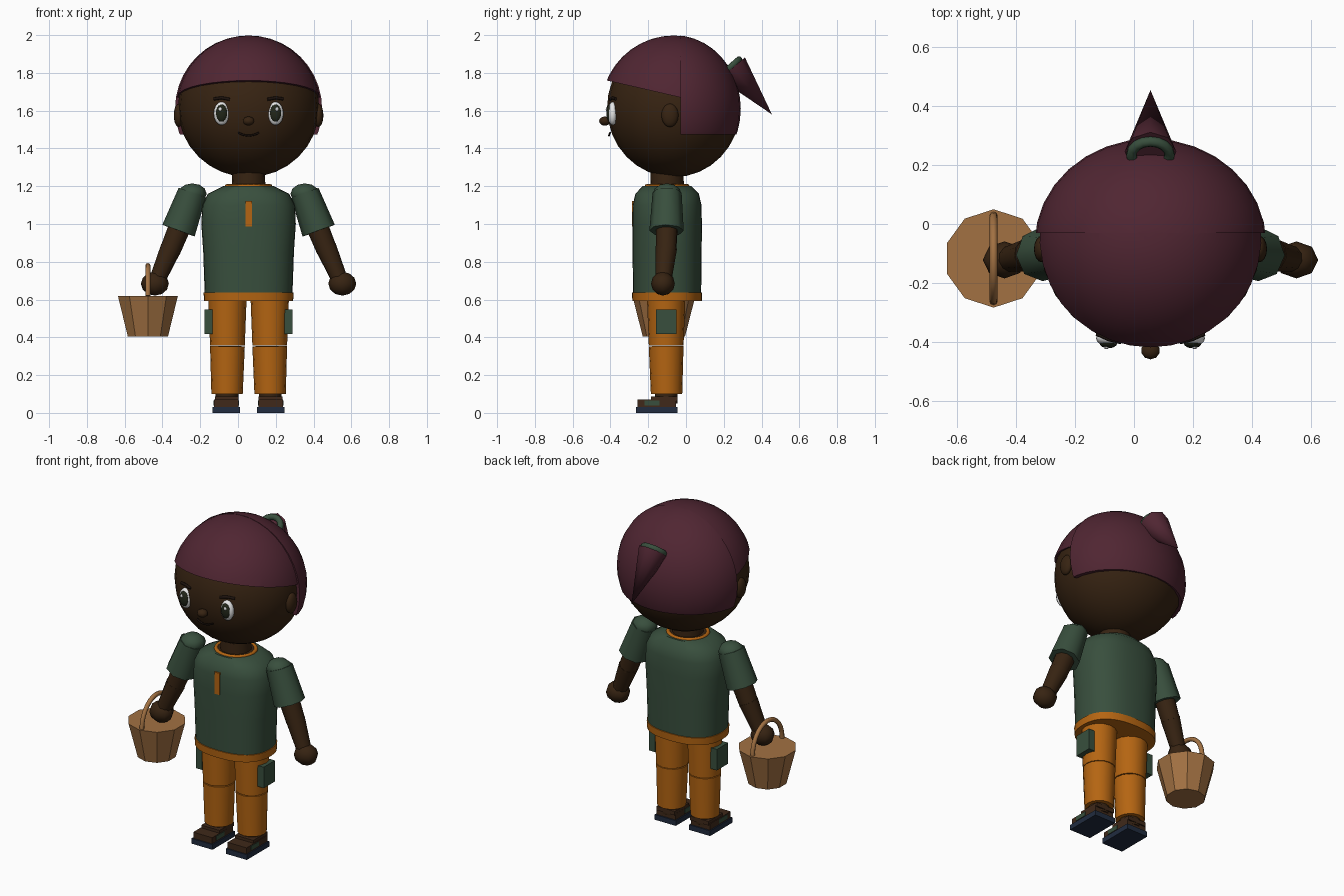
import bpy, bmesh, math
from mathutils import Vector, Matrix

if "Cube" in bpy.data.objects:
    bpy.data.objects.remove(bpy.data.objects["Cube"])

CX = 0.056  # body centre line
CY = -0.1


def material(name, rgb):
    m = bpy.data.materials.new(name)
    m.use_nodes = True
    m.diffuse_color = (*rgb, 1)
    m.node_tree.nodes["Principled BSDF"].inputs["Base Color"].default_value = (*rgb, 1)
    return m


SKIN = material("dark skin", (0.038, 0.017, 0.006))
HAIR = material("plum hair", (0.08, 0.019, 0.032))
GREEN = material("forest green", (0.04, 0.078, 0.047))
ORANGE = material("orange cloth", (0.46, 0.13, 0.006))
WICKER = material("wicker tan", (0.36, 0.165, 0.055))
SOLE = material("navy sole", (0.015, 0.025, 0.05))
LEATHER = material("brown leather", (0.05, 0.022, 0.01))
WHITE = material("eye white", (0.8, 0.8, 0.8))
IRIS = material("dark iris", (0.016, 0.02, 0.01))
BROW = material("brow brown", (0.012, 0.006, 0.004))


def finish(name, mat, mesh, angle=40):
    mesh.materials.clear()
    mesh.materials.append(mat)
    for p in mesh.polygons:
        p.use_smooth = True
        p.material_index = 0
    mesh.set_sharp_from_angle(angle=math.radians(angle))
    ob = bpy.data.objects.new(name, mesh)
    bpy.context.collection.objects.link(ob)
    return ob


def from_bm(name, mat, bm, angle=40):
    bmesh.ops.recalc_face_normals(bm, faces=bm.faces)
    mesh = bpy.data.meshes.new(name)
    bm.to_mesh(mesh)
    bm.free()
    return finish(name, mat, mesh, angle)


def ball_bm(loc, radii, u, v):
    bm = bmesh.new()
    bmesh.ops.create_uvsphere(bm, u_segments=u, v_segments=v, radius=1)
    bm.transform(Matrix.Translation(loc) @ Matrix.Diagonal((*radii, 1)))
    return bm


def ball(name, mat, loc, radii, u=16, v=10, angle=60):
    return from_bm(name, mat, ball_bm(loc, radii, u, v), angle)


def box(name, mat, loc, size):
    bm = bmesh.new()
    bmesh.ops.create_cube(bm, size=1)
    bm.transform(Matrix.Translation(loc) @ Matrix.Diagonal((*size, 1)))
    return from_bm(name, mat, bm)


def tube(name, mat, a, b, ra, rb, n=12, angle=50):
    a, b = Vector(a), Vector(b)
    bm = bmesh.new()
    bmesh.ops.create_cone(bm, cap_ends=True, segments=n, radius1=ra, radius2=rb,
                          depth=(b - a).length)
    turn = (b - a).to_track_quat("Z", "Y").to_matrix().to_4x4()
    bm.transform(Matrix.Translation((a + b) / 2) @ turn)
    return from_bm(name, mat, bm, angle)


def loft(name, mat, rings, n=24, power=2.0, angle=40):
    """Stack of (z, half width, half depth) rounded sections on the body axis."""
    bm = bmesh.new()
    loops = []
    for z, rx, ry in rings:
        loop = []
        for i in range(n):
            t = 2 * math.pi * i / n
            c, s = math.cos(t), math.sin(t)
            x = math.copysign(abs(c) ** (2 / power), c) * rx
            y = math.copysign(abs(s) ** (2 / power), s) * ry
            loop.append(bm.verts.new((CX + x, CY + y, z)))
        loops.append(loop)
    for lo, hi in zip(loops, loops[1:]):
        for i in range(n):
            j = (i + 1) % n
            bm.faces.new((lo[i], lo[j], hi[j], hi[i]))
    bm.faces.new(loops[0])
    bm.faces.new(loops[-1])
    return from_bm(name, mat, bm, angle)


def wire(name, mat, points, radius, closed=False):
    cu = bpy.data.curves.new(name, "CURVE")
    cu.dimensions = "3D"
    cu.bevel_depth = radius
    cu.bevel_resolution = 2
    cu.use_fill_caps = True
    sp = cu.splines.new("POLY")
    sp.points.add(len(points) - 1)
    for p, co in zip(sp.points, points):
        p.co = (*co, 1)
    sp.use_cyclic_u = closed
    tmp = bpy.data.objects.new(name + " path", cu)
    mesh = bpy.data.meshes.new_from_object(tmp)
    bpy.data.objects.remove(tmp)
    return finish(name, mat, mesh, 60)


def cut_ball(name, radii, cuts):
    """Hair piece: an ellipsoid trimmed by planes, each removing its normal side."""
    bm = ball_bm((CX, -0.065, 1.61), radii, 32, 20)
    for co, no in cuts:
        r = bmesh.ops.bisect_plane(bm, geom=bm.verts[:] + bm.edges[:] + bm.faces[:],
                                   plane_co=co, plane_no=no, clear_outer=True)
        edges = [e for e in r["geom_cut"] if isinstance(e, bmesh.types.BMEdge)]
        bmesh.ops.contextual_create(bm, geom=edges)
    return from_bm(name, HAIR, bm)


# Head and hair
ball("head", SKIN, (CX, -0.065, 1.615), (0.374, 0.353, 0.367), 24, 16)
cut_ball("hair_front", (0.383, 0.385, 0.388),
         [((0, -0.03, 0), (0, 1, 0)), ((0, -0.42, 1.76), (0, -0.23, -1))])
cut_ball("hair_back", (0.393, 0.355, 0.39),
         [((0, -0.03, 0), (0, -1, 0)), ((0, 0, 1.475), (0, 0, -1))])
tube("ponytail", HAIR, (CX, 0.245, 1.825), (CX, 0.455, 1.58), 0.088, 0, 8)
ring = [(CX + 0.065 * math.cos(t), 0.235 + 0.045 * math.sin(t), 1.83 + 0.04 * math.sin(t))
        for t in [math.pi * i / 8 for i in range(16)]]
wire("hair_tie", GREEN, ring, 0.018, True)

# Face
ball("nose", SKIN, (CX, -0.43, 1.545), (0.032, 0.03, 0.024), 10, 8)
smile = [(CX + 0.055 * k / 4, -0.408 + 0.006 * (k / 4) ** 2, 1.468 + 0.016 * (k / 4) ** 2)
         for k in range(-4, 5)]
wire("mouth", BROW, smile, 0.005)

for s, side in ((-1, "right"), (1, "left")):
    def at(off, y, z):
        return (CX + s * off, y, z)

    ball(side + "_eye", WHITE, at(0.143, -0.388, 1.585), (0.042, 0.027, 0.062))
    ball(side + "_iris", IRIS, at(0.143, -0.405, 1.587), (0.03, 0.017, 0.046))
    ball(side + "_glint", WHITE, at(0.15, -0.42, 1.608), (0.009, 0.005, 0.011), 8, 6)
    wire(side + "_brow", BROW,
         [at(0.1, -0.401, 1.66), at(0.143, -0.39, 1.668), at(0.183, -0.372, 1.662)], 0.008)
    ball(side + "_ear", SKIN, at(0.37, -0.085, 1.575), (0.026, 0.045, 0.062))

    # Arms
    tube(side + "_sleeve", GREEN, at(0.298, CY, 1.165), at(0.371, -0.103, 0.965),
         0.077, 0.091, 8)
    ball(side + "_shoulder", GREEN, at(0.298, CY, 1.16), (0.076, 0.076, 0.055), 8, 6)
    tube(side + "_upper_arm", SKIN, at(0.35, CY, 1.02), at(0.415, -0.105, 0.86), 0.06, 0.055, 10)
    tube(side + "_forearm", SKIN, at(0.41, -0.104, 0.875), at(0.485, -0.12, 0.7),
         0.057, 0.043, 10)
    ball(side + "_hand", SKIN, at(0.496, -0.122, 0.684), (0.074, 0.063, 0.063), 8, 6)

    # Legs
    tube(side + "_thigh", ORANGE, at(0.112, -0.105, 0.358), at(0.112, -0.105, 0.62),
         0.092, 0.102, 16)
    tube(side + "_shin", ORANGE, at(0.114, -0.103, 0.1), at(0.112, -0.105, 0.353),
         0.083, 0.092, 16)
    box(side + "_pocket", GREEN, at(0.212, -0.105, 0.482), (0.042, 0.11, 0.13))

    # Shoes
    tube(side + "_ankle", SKIN, at(0.114, -0.105, 0.05), at(0.114, -0.105, 0.15), 0.06, 0.06)
    box(side + "_shoe_sole", SOLE, at(0.118, -0.155, 0.016), (0.145, 0.22, 0.032))
    box(side + "_shoe_toe", LEATHER, at(0.118, -0.155, 0.05), (0.13, 0.205, 0.04))
    box(side + "_shoe_heel", LEATHER, at(0.116, -0.115, 0.075), (0.125, 0.14, 0.025))
    box(side + "_shoe_patch", GREEN, at(0.118, -0.18, 0.053), (0.136, 0.08, 0.026))

# Neck, shirt and trim
tube("neck", SKIN, (CX, CY, 1.17), (CX, CY, 1.32), 0.09, 0.085, 16)
loft("chest_top", SKIN, [(1.17, 0.14, 0.12), (1.204, 0.118, 0.098)])
collar = [(CX + 0.115 * math.cos(t), CY + 0.108 * math.sin(t), 1.2)
          for t in [math.pi * i / 12 for i in range(24)]]
wire("collar", ORANGE, collar, 0.011, True)
loft("shirt", GREEN, [(0.62, 0.232, 0.18), (0.85, 0.24, 0.183), (1.0, 0.25, 0.184),
                      (1.1, 0.245, 0.182), (1.16, 0.215, 0.168), (1.2, 0.135, 0.13)],
     32, 2.4)
loft("shirt_hem", ORANGE, [(0.592, 0.236, 0.184), (0.637, 0.238, 0.186)], 32, 2.4)
box("shirt_placket", ORANGE, (CX, -0.281, 1.053), (0.035, 0.012, 0.135))

# Basket
BX, BY = -0.477, -0.117
tube("basket", WICKER, (BX, BY, 0.405), (BX, BY, 0.62), 0.112, 0.167, 10, 20)
arch = [(BX, BY + 0.145 * math.cos(t), 0.62 + 0.16 * math.sin(t))
        for t in [math.pi * i / 14 for i in range(15)]]
wire("basket_handle", WICKER, arch, 0.0135)
